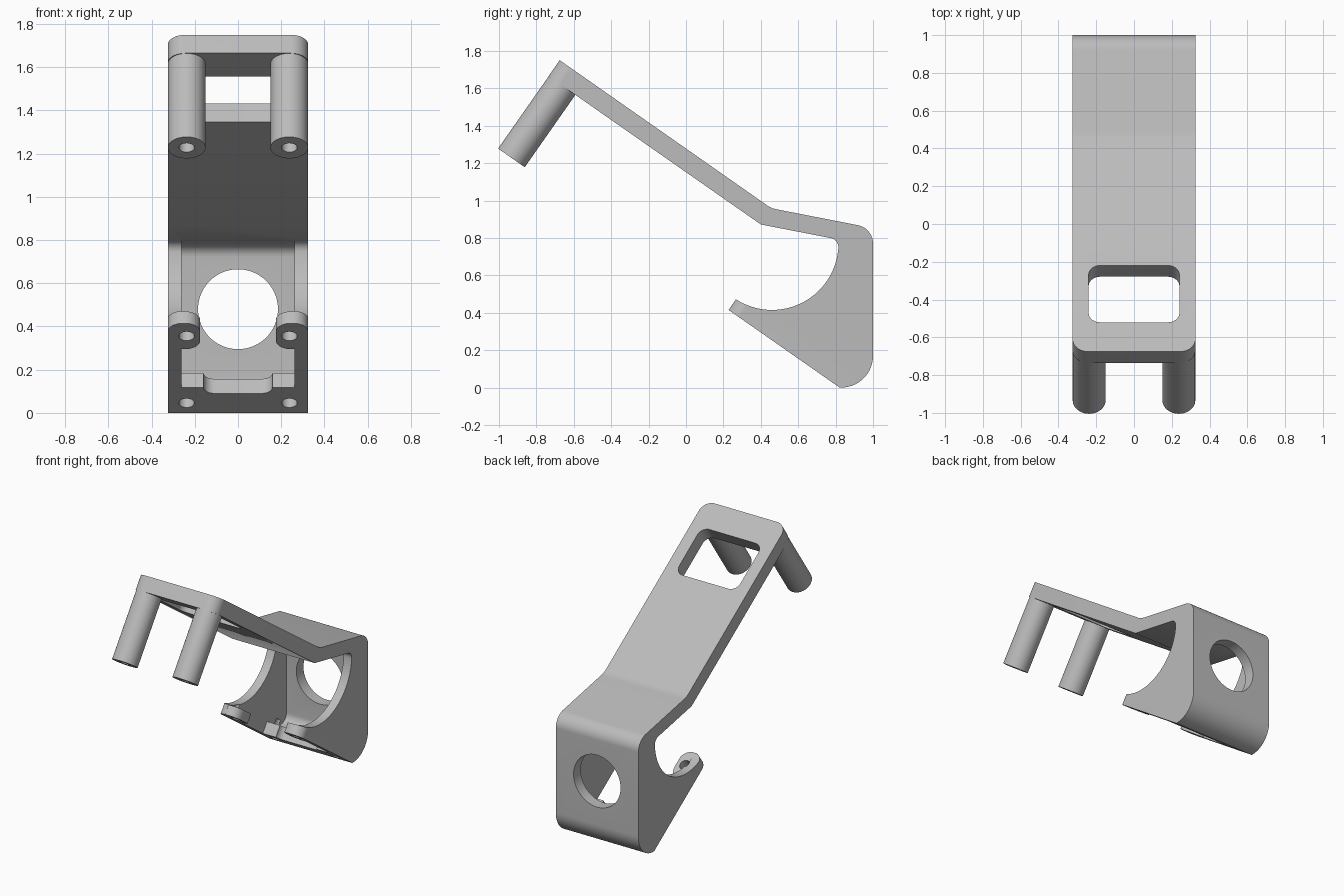
import bpy
import bmesh
from math import sin, cos, radians
from mathutils import Matrix, Vector

if "Cube" in bpy.data.objects:
    bpy.data.objects.remove(bpy.data.objects["Cube"])

# One flat grey
grey = bpy.data.materials.new("light_grey")
grey.use_nodes = True
grey.diffuse_color = (0.5, 0.5, 0.5, 1)
grey.node_tree.nodes["Principled BSDF"].inputs["Base Color"].default_value = (0.5, 0.5, 0.5, 1)

# Working frames: side profile, back wall, and the tilted plane of the arm
SLOPE = radians(35)
ALONG = Vector((0, cos(SLOPE), -sin(SLOPE)))
NORMAL = Vector((0, sin(SLOPE), cos(SLOPE)))
X, Y, Z = Vector((1, 0, 0)), Vector((0, 1, 0)), Vector((0, 0, 1))


def frame(a, b, c):
    return Matrix((a, b, c)).transposed()


SIDE = frame(Y, Z, X)
BACK = frame(Z, X, Y)
TILT = frame(X, ALONG, NORMAL)


def tilted(s, t):
    """Side-profile point from slope coordinates."""
    p = ALONG * s + NORMAL * t
    return (p.y, p.z)


def arc(cx, cy, r, a0, a1, n=16):
    return [(cx + r * cos(radians(a0 + (a1 - a0) * i / n)),
             cy + r * sin(radians(a0 + (a1 - a0) * i / n))) for i in range(n + 1)]


def circle(cx, cy, r, n=48):
    return arc(cx, cy, r, 0, 360, n)[:-1]


def round_rect(x0, x1, y0, y1, r):
    return (arc(x1 - r, y1 - r, r, 0, 90, 10) + arc(x0 + r, y1 - r, r, 90, 180, 10)
            + arc(x0 + r, y0 + r, r, 180, 270, 10) + arc(x1 - r, y0 + r, r, 270, 360, 10))


def prism(name, points, lo, hi, axes):
    """Extrude a flat outline between two depths of a frame."""
    bm = bmesh.new()
    ends = [[bm.verts.new(axes @ Vector((u, v, w))) for u, v in points] for w in (lo, hi)]
    bm.faces.new(ends[0][::-1])
    bm.faces.new(ends[1])
    n = len(points)
    for i in range(n):
        j = (i + 1) % n
        bm.faces.new((ends[0][i], ends[0][j], ends[1][j], ends[1][i]))
    bmesh.ops.recalc_face_normals(bm, faces=bm.faces[:])
    mesh = bpy.data.meshes.new(name)
    bm.to_mesh(mesh)
    bm.free()
    mesh.materials.append(grey)
    obj = bpy.data.objects.new(name, mesh)
    bpy.context.collection.objects.link(obj)
    return obj


def activate(obj):
    bpy.ops.object.select_all(action='DESELECT')
    obj.select_set(True)
    bpy.context.view_layer.objects.active = obj


def finish(obj, cutters):
    """Cut the openings, then smooth the curved faces."""
    activate(obj)
    for cutter in cutters:
        mod = obj.modifiers.new("cut", 'BOOLEAN')
        mod.operation = 'DIFFERENCE'
        mod.solver = 'EXACT'
        mod.object = cutter
        bpy.ops.object.modifier_apply(modifier=mod.name)
    for cutter in cutters:
        bpy.data.objects.remove(cutter)
    activate(obj)
    bpy.ops.object.shade_smooth_by_angle(angle=radians(25))


def corner(side, s0, r, lo, hi):
    """Cutter that rounds one outer corner of a tilted plate."""
    c = HALF - r
    pts = arc(c, s0 + r, r, 270, 360, 12)
    pts += [(HALF + 0.03, s0 + r), (HALF + 0.03, s0 - 0.03), (c, s0 - 0.03)]
    return prism("corner_cutter", [(side * x, s) for x, s in pts], lo, hi, TILT)


def hole(side, s, lo, hi):
    return prism("hole_cutter", circle(side * HOLE_X, s, 0.036, 32), lo, hi, TILT)


HALF, HOLE_X = 0.325, 0.238
BASE, TOP, THICK = 0.4704, 1.0464, 0.104
ARM_END, TIP, HEEL = -1.557, -0.052, 0.6717
TAB_S, LEDGE_S, POST_S = 0.053, 0.593, -1.469

# Body: arm, bend, back wall and cheeks in one side outline
outline = [tilted(TIP, BASE)]
outline += arc(0.83, 0.17, 0.17, -93, 0)
outline += arc(0.90, 0.77, 0.10, 0, 78)
outline += [(0.49, 0.952), (0.465, 0.958), (0.44, 0.970)]
outline += [tilted(ARM_END, TOP), tilted(ARM_END, TOP - THICK), (0.40, 0.872)]
outline += arc(0.765, 0.75, 0.05, 78, -8, 10)
outline += arc(0.46, 0.77, 0.355, -8, -122, 40)
outline += [tilted(TIP, BASE + 0.068)]
body = prism("bracket_body", outline, -HALF, HALF, SIDE)

# Hollow between the cheeks, open at the front and underneath
hollow = [(0.60, 0.78), (0.775, 0.799)]
hollow += arc(0.86, 0.722, 0.06, 78, 0, 8)
hollow += arc(0.86, 0.165, 0.06, 0, -90, 8)
hollow += [(0.82, 0.101), (0.70, 0.185), (0.62, 0.07), (0.05, 0.47), (0.10, 0.70)]

cuts = [prism("hollow_cutter", hollow, -0.262, 0.262, SIDE),
        prism("window_cutter", round_rect(-0.24, 0.24, -1.368, -1.001, 0.06), 0.9, 1.1, TILT),
        prism("port_cutter", circle(0.48, 0, 0.185, 64), 0.85, 1.1, BACK),
        prism("notch_cutter", round_rect(-0.16, 0.16, 0.40, 0.515, 0.05), 0.42, 0.60, TILT)]
for side in (-1, 1):
    cuts += [corner(side, ARM_END, 0.08, 0.9, 1.1), corner(side, TIP, 0.07, 0.42, 0.60),
             hole(side, LEDGE_S, 0.40, 0.60), hole(side, TAB_S, 0.40, 0.60)]
finish(body, cuts)

# Screw tabs on the cheeks and posts under the arm
for side, label in ((1, "left"), (-1, "right")):
    pad = round_rect(0.175, HALF - 0.001, TIP + 0.001, 0.158, 0.07)
    tab = prism(label + "_tab", [(side * x, s) for x, s in pad], BASE + 0.0005, BASE + 0.0675, TILT)
    finish(tab, [hole(side, TAB_S, 0.40, 0.60)])
    post = prism(label + "_post", circle(side * 0.2375, POST_S, 0.087), BASE, TOP - THICK + 0.01, TILT)
    finish(post, [hole(side, POST_S, 0.40, BASE + 0.2)])
